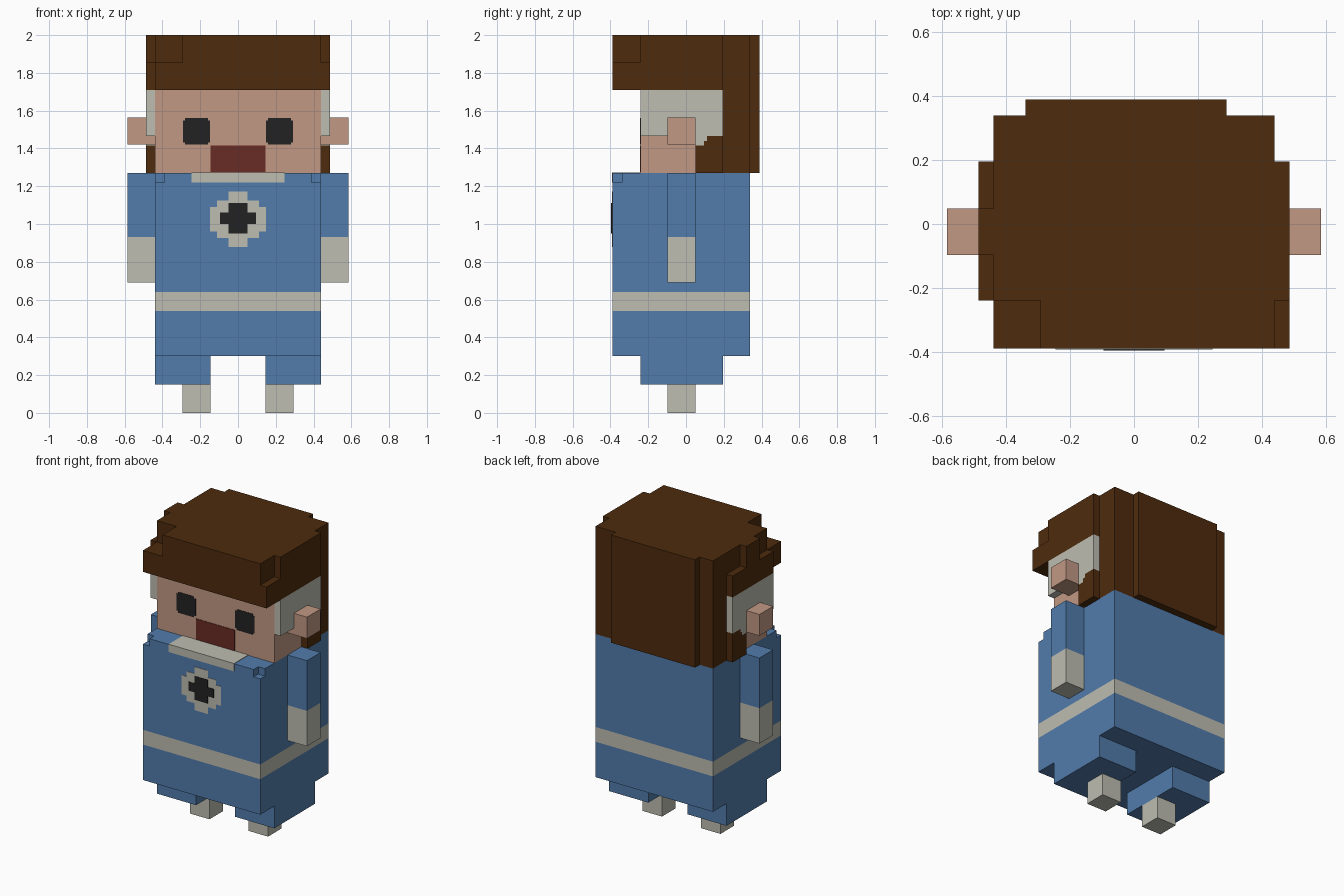
import bpy
import bmesh

cube = bpy.data.objects.get("Cube")
if cube:
    bpy.data.objects.remove(cube, do_unlink=True)


def material(name, r, g, b):
    lin = [((c / 255 + 0.055) / 1.055) ** 2.4 for c in (r, g, b)] + [1.0]
    m = bpy.data.materials.new(name)
    m.use_nodes = True
    m.diffuse_color = lin
    bsdf = m.node_tree.nodes["Principled BSDF"]
    bsdf.inputs["Base Color"].default_value = lin
    bsdf.inputs["Roughness"].default_value = 0.9
    return m


BROWN = material("hair_brown", 78, 43, 13)
SKIN = material("skin", 193, 152, 132)
BLUE = material("suit_blue", 82, 124, 172)
PALE = material("pale_grey", 189, 189, 178)
BLACK = material("near_black", 34, 34, 34)
RED = material("mouth_red", 106, 44, 37)


def finish(name, bm, mats, rule=None):
    bmesh.ops.recalc_face_normals(bm, faces=bm.faces)
    if rule:
        for f in bm.faces:
            f.material_index = rule(f.calc_center_median())
    mesh = bpy.data.meshes.new(name)
    bm.to_mesh(mesh)
    bm.free()
    for m in mats:
        mesh.materials.append(m)
    ob = bpy.data.objects.new(name, mesh)
    bpy.context.collection.objects.link(ob)
    return ob


def prism(name, mat, outline, axis, lo, hi):
    """Extrude a 2D outline along the given axis (0=x, 1=y, 2=z)."""
    bm = bmesh.new()
    verts = []
    for p in outline:
        co = list(p)
        co.insert(axis, lo)
        verts.append(bm.verts.new(co))
    face = bm.faces.new(verts)
    ext = bmesh.ops.extrude_face_region(bm, geom=[face])
    shift = [0, 0, 0]
    shift[axis] = hi - lo
    moved = [g for g in ext["geom"] if isinstance(g, bmesh.types.BMVert)]
    bmesh.ops.translate(bm, verts=moved, vec=shift)
    return finish(name, bm, [mat])


def box(name, mats, x, y, z, cuts=(), rule=None):
    """Box from ranges, cut at heights so bands can be coloured."""
    bm = bmesh.new()
    bmesh.ops.create_cube(bm, size=1)
    for v in bm.verts:
        v.co = [r[0] if c < 0 else r[1] for c, r in zip(v.co, (x, y, z))]
    for h in cuts:
        bmesh.ops.bisect_plane(bm, geom=bm.verts[:] + bm.edges[:] + bm.faces[:],
                               plane_co=(0, 0, h), plane_no=(0, 0, 1))
    return finish(name, bm, mats, rule)


def mirrored(side, lo, hi):
    return tuple(sorted((side * lo, side * hi)))


def stepped(cx, cz, quarter):
    """Symmetric stepped outline from the points of one quarter."""
    q, r = quarter, quarter[::-1]
    pts = q + [(-a, b) for a, b in r] + [(-a, -b) for a, b in q] + [(a, -b) for a, b in r]
    return [(cx + a, cz + b) for a, b in pts]


# Torso with belt, and a top layer with notched front corners
box("torso", [BLUE, PALE], (-0.44, 0.44), (-0.39, 0.34), (0.30, 1.22), (0.54, 0.64),
    lambda c: int(0.54 < c.z < 0.64))
prism("shoulders", BLUE, [(-0.39, -0.39), (0.39, -0.39), (0.39, -0.34), (0.44, -0.34),
                          (0.44, 0.34), (-0.44, 0.34), (-0.44, -0.34), (-0.39, -0.34)],
      2, 1.22, 1.27)

# Collar: painted strip on the front edge and the top of the torso
prism("collar", PALE, [(-0.393, 1.22), (-0.393, 1.273), (-0.24, 1.273), (-0.24, 1.268),
                       (-0.388, 1.268), (-0.388, 1.22)], 0, -0.245, 0.245)

# Plain chest badge
prism("chest_badge", PALE,
      stepped(0, 1.025, [(0.147, 0.065), (0.11, 0.065), (0.11, 0.1), (0.05, 0.1), (0.05, 0.147)]),
      1, -0.393, -0.388)
prism("badge_centre", BLACK,
      stepped(0, 1.03, [(0.095, 0.03), (0.05, 0.03), (0.05, 0.08)]), 1, -0.396, -0.391)

# Head and face
box("head", [SKIN], (-0.44, 0.44), (-0.24, 0.195), (1.27, 1.71))
prism("mouth", RED, [(-0.145, 1.274), (0.145, 1.274), (0.145, 1.415), (-0.145, 1.415)],
      1, -0.243, -0.238)

# Profiles of the pale temple and the sideburn, sharing a stepped border
BORDER = [(0.05, 1.415), (0.095, 1.415), (0.095, 1.44), (0.11, 1.44), (0.11, 1.465), (0.195, 1.465)]
TEMPLE = [(-0.24, 1.71), (-0.24, 1.465), (0.05, 1.465)] + BORDER + [(0.195, 1.71)]
SIDEBURN = BORDER + [(0.195, 1.27), (0.05, 1.27)]

# Paired parts
for side, label in ((1, "left"), (-1, "right")):
    prism(label + "_eye", BLACK,
          stepped(side * 0.22, 1.49, [(0.072, 0.058), (0.06, 0.058), (0.06, 0.07)]),
          1, -0.243, -0.238)
    side_x = mirrored(side, 0.44, 0.487)
    prism(label + "_temple", PALE, TEMPLE, 0, *side_x)
    prism(label + "_sideburn", BROWN, SIDEBURN, 0, *side_x)
    box(label + "_ear", [SKIN], mirrored(side, 0.44, 0.585), (-0.097, 0.049), (1.42, 1.565))
    box(label + "_arm", [BLUE, PALE], mirrored(side, 0.44, 0.585), (-0.097, 0.049),
        (0.69, 1.27), (0.93,), lambda c: int(c.z < 0.93))
    box(label + "_leg", [BLUE], mirrored(side, 0.146, 0.44), (-0.24, 0.195), (0.15, 0.30))
    box(label + "_foot", [PALE], mirrored(side, 0.146, 0.293), (-0.097, 0.049), (0, 0.15))

# Hair blocks
HAIR = {
    "hair_crown": ((-0.44, 0.44), (-0.24, 0.195), (1.71, 2.0)),
    "hair_back": ((-0.44, 0.44), (0.195, 0.34), (1.27, 2.0)),
    "hair_back_panel": ((-0.34, 0.29), (0.34, 0.39), (1.27, 2.0)),
    "fringe_lower": ((-0.44, 0.487), (-0.39, -0.24), (1.71, 1.855)),
    "fringe_upper": ((-0.293, 0.44), (-0.39, -0.24), (1.855, 2.0)),
    "hair_left_side": ((0.44, 0.487), (-0.24, 0.195), (1.71, 2.0)),
    "hair_right_side": ((-0.487, -0.44), (-0.24, 0.195), (1.71, 1.855)),
    "hair_right_tuft": ((-0.487, -0.44), (-0.097, 0.049), (1.855, 2.0)),
}
for part, (x, y, z) in HAIR.items():
    box(part, [BROWN], x, y, z)
